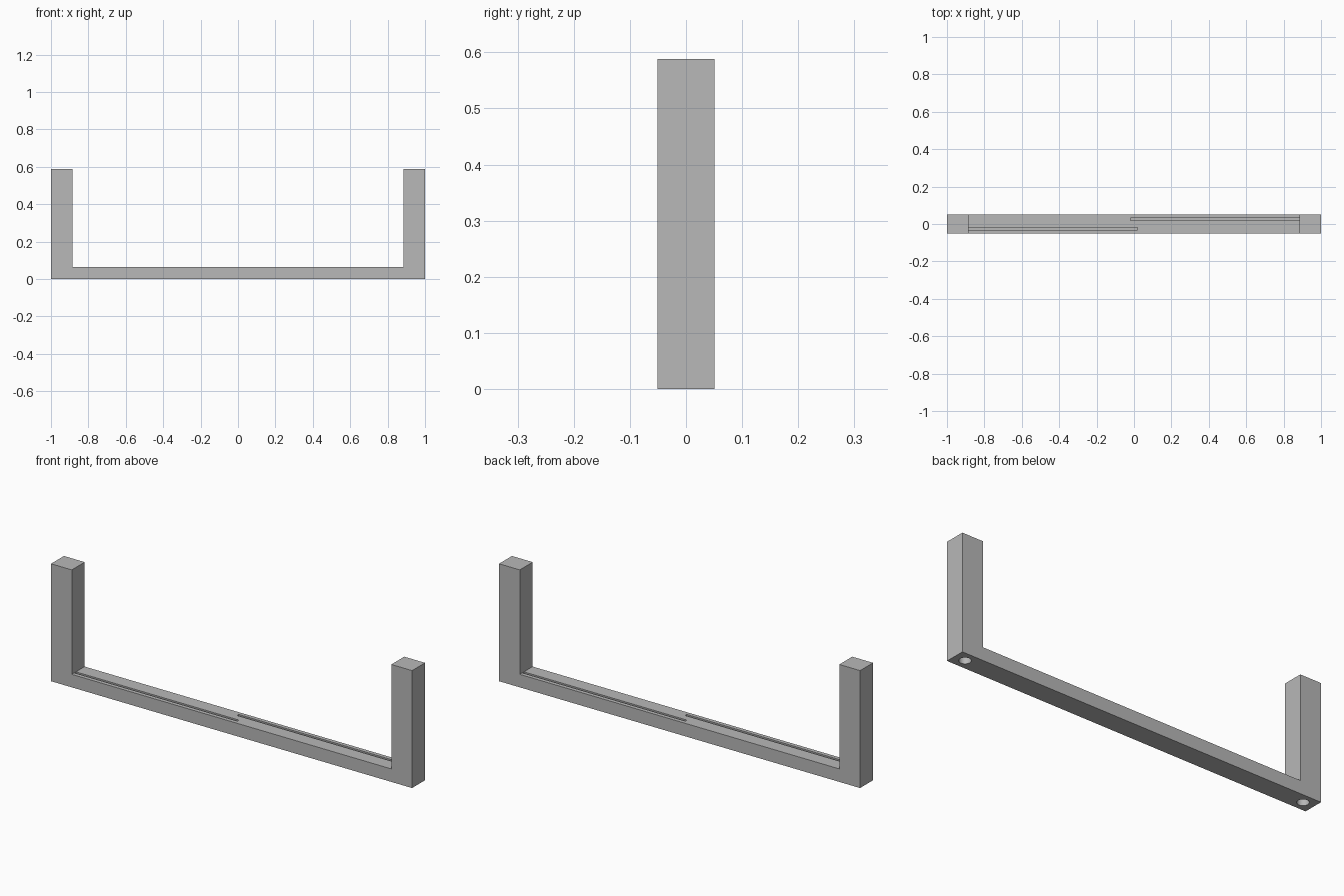
import bpy
import bmesh
from mathutils import Matrix, Vector

cube = bpy.data.objects.get("Cube")
if cube:
    bpy.data.objects.remove(cube, do_unlink=True)

HALF_LENGTH, HALF_DEPTH, HEIGHT = 1.0, 0.051, 0.588
POST_WIDTH, BAR_TOP = 0.115, 0.065
INNER = HALF_LENGTH - POST_WIDTH
HOLE_RADIUS, HOLE_DEPTH = 0.027, 0.3

grey = bpy.data.materials.new("plain_grey")
grey.use_nodes = True
GREY = (0.48, 0.48, 0.48, 1.0)
grey.diffuse_color = GREY
grey.node_tree.nodes["Principled BSDF"].inputs["Base Color"].default_value = GREY


def make_object(name, bm):
    bmesh.ops.recalc_face_normals(bm, faces=bm.faces)
    mesh = bpy.data.meshes.new(name)
    bm.to_mesh(mesh)
    bm.free()
    mesh.materials.append(grey)
    obj = bpy.data.objects.new(name, mesh)
    bpy.context.collection.objects.link(obj)
    return obj


def cut(target, cutter):
    cutter.hide_render = True
    cutter.hide_set(True)
    cutter.display_type = 'WIRE'
    mod = target.modifiers.new(cutter.name, 'BOOLEAN')
    mod.operation = 'DIFFERENCE'
    mod.solver = 'EXACT'
    mod.object = cutter


# U-shaped frame: one profile extruded through its depth
half = [(HALF_LENGTH, 0), (HALF_LENGTH, HEIGHT), (INNER, HEIGHT), (INNER, BAR_TOP)]
outline = half + [(-x, z) for x, z in reversed(half)]
bm = bmesh.new()
face = bm.faces.new([bm.verts.new((x, -HALF_DEPTH, z)) for x, z in outline])
extruded = bmesh.ops.extrude_face_region(bm, geom=[face])
verts = [v for v in extruded["geom"] if isinstance(v, bmesh.types.BMVert)]
bmesh.ops.translate(bm, verts=verts, vec=(0, 2 * HALF_DEPTH, 0))
frame = make_object("bracket_frame", bm)

# Staggered grooves in the bar and blind screw holes under the posts
for side, label in ((1, "left"), (-1, "right")):
    start, end = -0.018, INNER - 0.001
    bm = bmesh.new()
    bmesh.ops.create_cube(bm, size=1, matrix=(
        Matrix.Translation(Vector((side * (start + end) / 2, side * 0.0245, BAR_TOP)))
        @ Matrix.Diagonal((end - start, 0.013, 0.06, 1))))
    cut(frame, make_object(label + "_groove_cutter", bm))

    bm = bmesh.new()
    bmesh.ops.create_cone(
        bm, cap_ends=True, segments=32, radius1=HOLE_RADIUS, radius2=HOLE_RADIUS,
        depth=2 * HOLE_DEPTH,
        matrix=Matrix.Translation((side * (HALF_LENGTH - POST_WIDTH / 2), 0, 0)))
    cut(frame, make_object(label + "_hole_cutter", bm))

# Smooth the hole walls while keeping all corners crisp
bpy.ops.object.select_all(action='DESELECT')
frame.select_set(True)
bpy.context.view_layer.objects.active = frame
for mod in list(frame.modifiers):
    bpy.ops.object.modifier_apply(modifier=mod.name)
for helper in [o for o in bpy.data.objects if o.name.endswith("_cutter")]:
    bpy.data.objects.remove(helper, do_unlink=True)
bpy.ops.object.shade_smooth_by_angle(angle=0.52)
